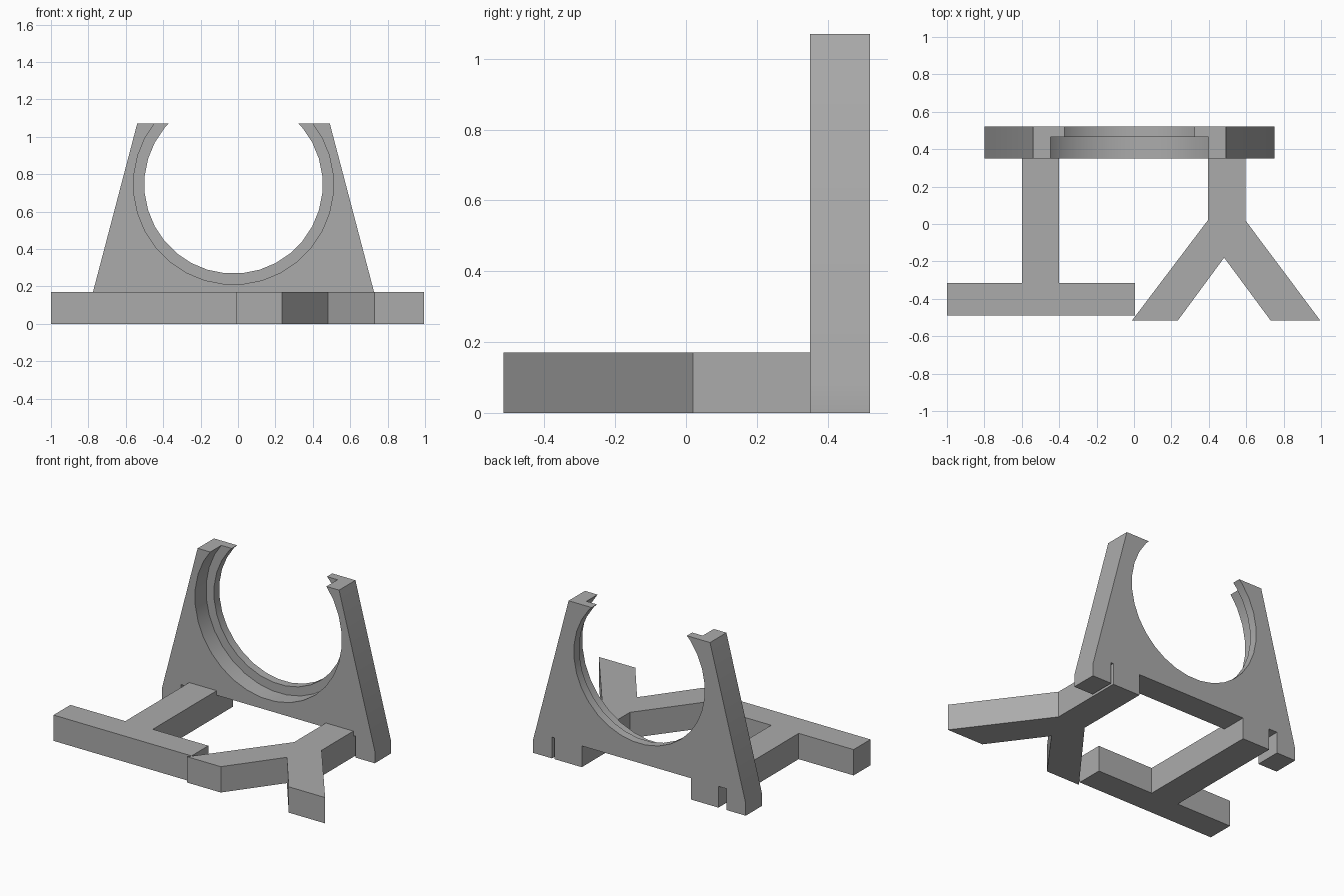
import bpy, bmesh, math
from mathutils import Vector

cube = bpy.data.objects.get("Cube")
if cube:
    bpy.data.objects.remove(cube, do_unlink=True)

grey = bpy.data.materials.new("plain grey")
grey.use_nodes = True
colour = (0.41, 0.41, 0.41, 1)
grey.diffuse_color = colour
grey.node_tree.nodes["Principled BSDF"].inputs["Base Color"].default_value = colour


def prism(name, outline, to_3d, depth):
    """Extrude a flat outline along the depth vector."""
    bm = bmesh.new()
    face = bm.faces.new([bm.verts.new(to_3d(a, b)) for a, b in outline])
    ext = bmesh.ops.extrude_face_region(bm, geom=[face])
    moved = [v for v in ext["geom"] if isinstance(v, bmesh.types.BMVert)]
    bmesh.ops.translate(bm, verts=moved, vec=Vector(depth))
    bmesh.ops.recalc_face_normals(bm, faces=bm.faces)
    mesh = bpy.data.meshes.new(name)
    bm.to_mesh(mesh)
    bm.free()
    mesh.materials.append(grey)
    obj = bpy.data.objects.new(name, mesh)
    bpy.context.collection.objects.link(obj)
    return obj


def activate(obj):
    bpy.ops.object.select_all(action='DESELECT')
    obj.select_set(True)
    bpy.context.view_layer.objects.active = obj


def upright(name, outline, y0, y1):
    return prism(name, outline, lambda x, z: (x, y0, z), (0, y1 - y0, 0))


def flat_bar(name, outline):
    return prism(name, outline, lambda x, y: (x, y, 0), (0, 0, BAR))


def circle(radius, sides=32):
    return [(MID + radius * math.cos(math.tau * (i + 0.5) / sides),
             BORE_Z + radius * math.sin(math.tau * (i + 0.5) / sides))
            for i in range(sides)]


def box(x0, x1, z0, z1):
    return [(x0, z0), (x1, z0), (x1, z1), (x0, z1)]


MID, BORE_Z, BAR = -0.024, 0.745, 0.17
FRONT, BACK, STEP = 0.35, 0.52, 0.465
NOTCH = 0.14

# Upright plate with sloping sides
half = [(0.775, 0), (0.775, 0.08), (0.515, 1.07)]
sides = [(MID + x, z) for x, z in half] + [(MID - x, z) for x, z in reversed(half)]
plate = upright("cradle_plate", sides, FRONT, BACK)

# Stepped round bore, foot gap and two slots beside the bars
cutters = [
    upright("bore_cutter", circle(0.477), FRONT - 0.1, BACK + 0.1),
    upright("recess_cutter", circle(0.535), FRONT - 0.1, STEP),
    upright("foot_gap_cutter", box(-0.4, 0.395, -0.1, NOTCH), FRONT - 0.1, BACK + 0.1),
    upright("wide_slot_cutter", box(-0.66, -0.6, -0.1, NOTCH), FRONT - 0.1, BACK + 0.1),
    upright("narrow_slot_cutter", box(0.595, 0.612, -0.1, NOTCH), FRONT - 0.1, BACK + 0.1),
]
activate(plate)
for cutter in cutters:
    cutter.hide_render = True
    mod = plate.modifiers.new("cut", 'BOOLEAN')
    mod.operation = 'DIFFERENCE'
    mod.solver = 'EXACT'
    mod.object = cutter
    bpy.ops.object.modifier_apply(modifier=mod.name)
    bpy.data.objects.remove(cutter, do_unlink=True)
bpy.ops.object.shade_smooth_by_angle(angle=math.radians(30))

# T-shaped bar, its stem ending in the plate
flat_bar("t_bar", [(-1, -0.49), (0.005, -0.49), (0.005, -0.315), (-0.4, -0.315),
                   (-0.4, FRONT), (-0.6, FRONT), (-0.6, -0.315), (-1, -0.315)])

# Forked bar with two splayed arms
flat_bar("forked_bar", [(0.395, FRONT), (0.395, 0.02), (-0.01, -0.515), (0.235, -0.515),
                        (0.482, -0.18), (0.73, -0.515), (0.995, -0.515),
                        (0.595, 0.02), (0.595, FRONT)])
